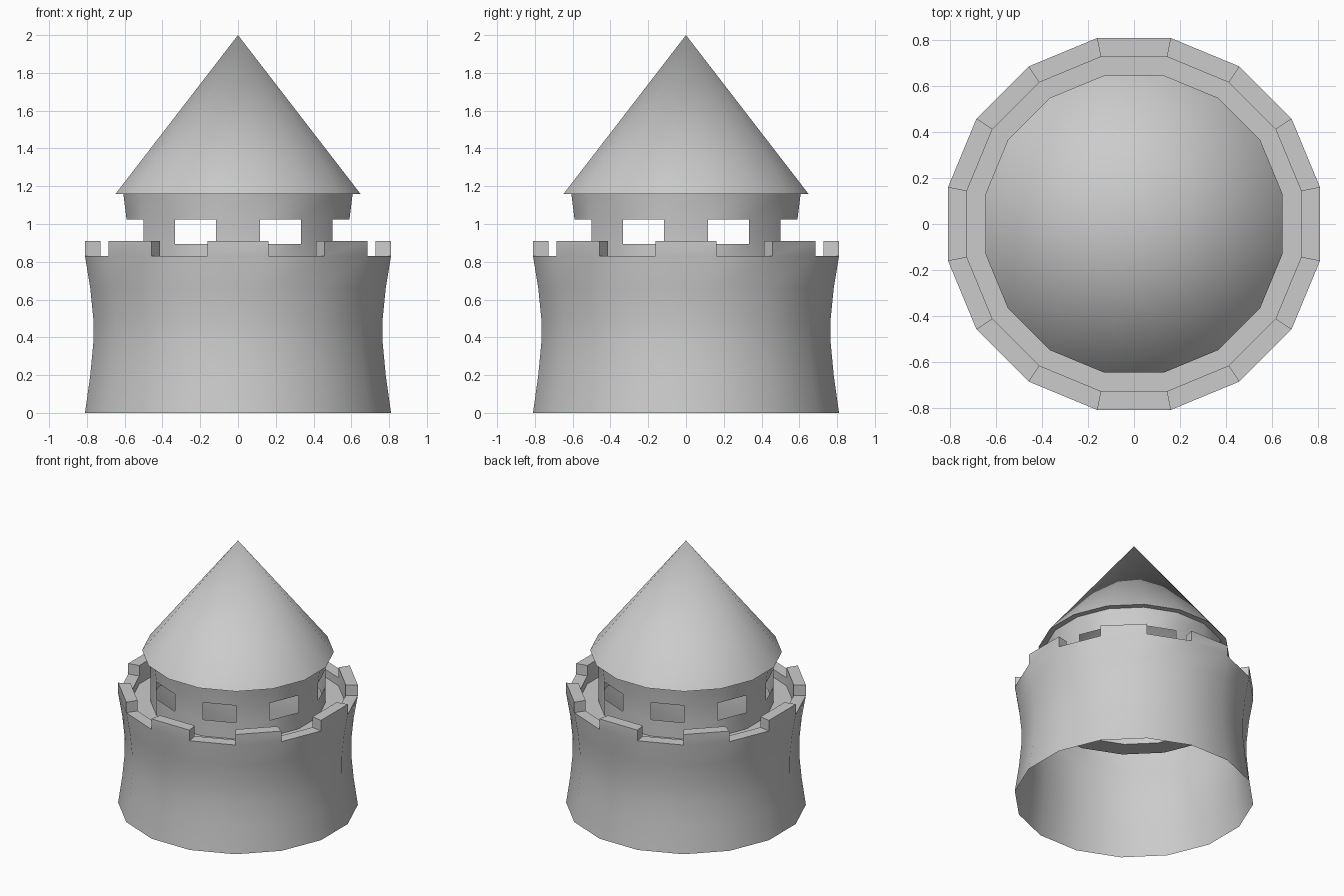
import bpy, bmesh
from math import cos, sin, pi, radians

if "Cube" in bpy.data.objects:
    bpy.data.objects.remove(bpy.data.objects["Cube"])

N = 16
ALL = range(N)
MERLON = range(0, N, 2)   # segments with merlons / solid wall
GAP = range(1, N, 2)      # segments with gaps / windows
K = 1 / cos(pi / N)       # flat-to-flat radius -> corner radius


def point(r, z, i):
    a = (i - 0.5) * 2 * pi / N
    return (r * K * cos(a), r * K * sin(a), z)


def lathe(bm, profile, segments=ALL):
    """Sweep (radius, z) points around z on the chosen segments."""
    for (r0, z0), (r1, z1) in zip(profile, profile[1:]):
        for i in segments:
            pts = [point(r0, z0, i), point(r0, z0, i + 1),
                   point(r1, z1, i + 1), point(r1, z1, i)]
            if r1 == 0:
                pts.pop()
            bm.faces.new([bm.verts.new(p) for p in pts])


def finish(bm, name, angle=45):
    bmesh.ops.remove_doubles(bm, verts=bm.verts, dist=1e-4)
    me = bpy.data.meshes.new(name)
    bm.to_mesh(me)
    bm.free()
    ob = bpy.data.objects.new(name, me)
    bpy.context.collection.objects.link(ob)
    bpy.ops.object.select_all(action='DESELECT')
    ob.select_set(True)
    bpy.context.view_layer.objects.active = ob
    bpy.ops.object.shade_smooth_by_angle(angle=radians(angle))
    return ob


R_OUT, R_IN, R_WALL = 0.81, 0.728, 0.59
Z_GAP, Z_TOP, Z_WALK = 0.83, 0.91, 0.77

# Waisted body, open underneath, with battlements and sunken walkway
bm = bmesh.new()
lathe(bm, [(R_OUT, 0), (0.782, 0.2), (0.766, 0.37), (0.766, 0.5),
           (0.782, 0.66), (R_OUT, Z_GAP)])
lathe(bm, [(R_OUT, Z_GAP), (R_OUT, Z_TOP), (R_IN, Z_TOP), (R_IN, Z_GAP)], MERLON)
lathe(bm, [(R_OUT, Z_GAP), (R_IN, Z_GAP)], GAP)
for i in MERLON:          # merlon ends
    for j, step in ((i, 1), (i + 1, -1)):
        end = [point(R_OUT, Z_GAP, j), point(R_OUT, Z_TOP, j),
               point(R_IN, Z_TOP, j), point(R_IN, Z_GAP, j)][::step]
        bm.faces.new([bm.verts.new(p) for p in end])
lathe(bm, [(R_IN, Z_GAP), (R_IN, Z_WALK), (R_WALL, Z_WALK)])
finish(bm, "tower_body")

# Upper wall with a window in every other side
bm = bmesh.new()
lathe(bm, [(R_WALL, Z_WALK), (R_WALL, 0.895)])
lathe(bm, [(R_WALL, 0.895), (R_WALL, 1.025)], MERLON)
lathe(bm, [(R_WALL, 1.025), (0.607, 1.16)])
finish(bm, "window_wall")

# Conical roof with overhanging eave
bm = bmesh.new()
lathe(bm, [(0.607, 1.16), (0.648, 1.16), (0, 2.0)])
finish(bm, "roof")
